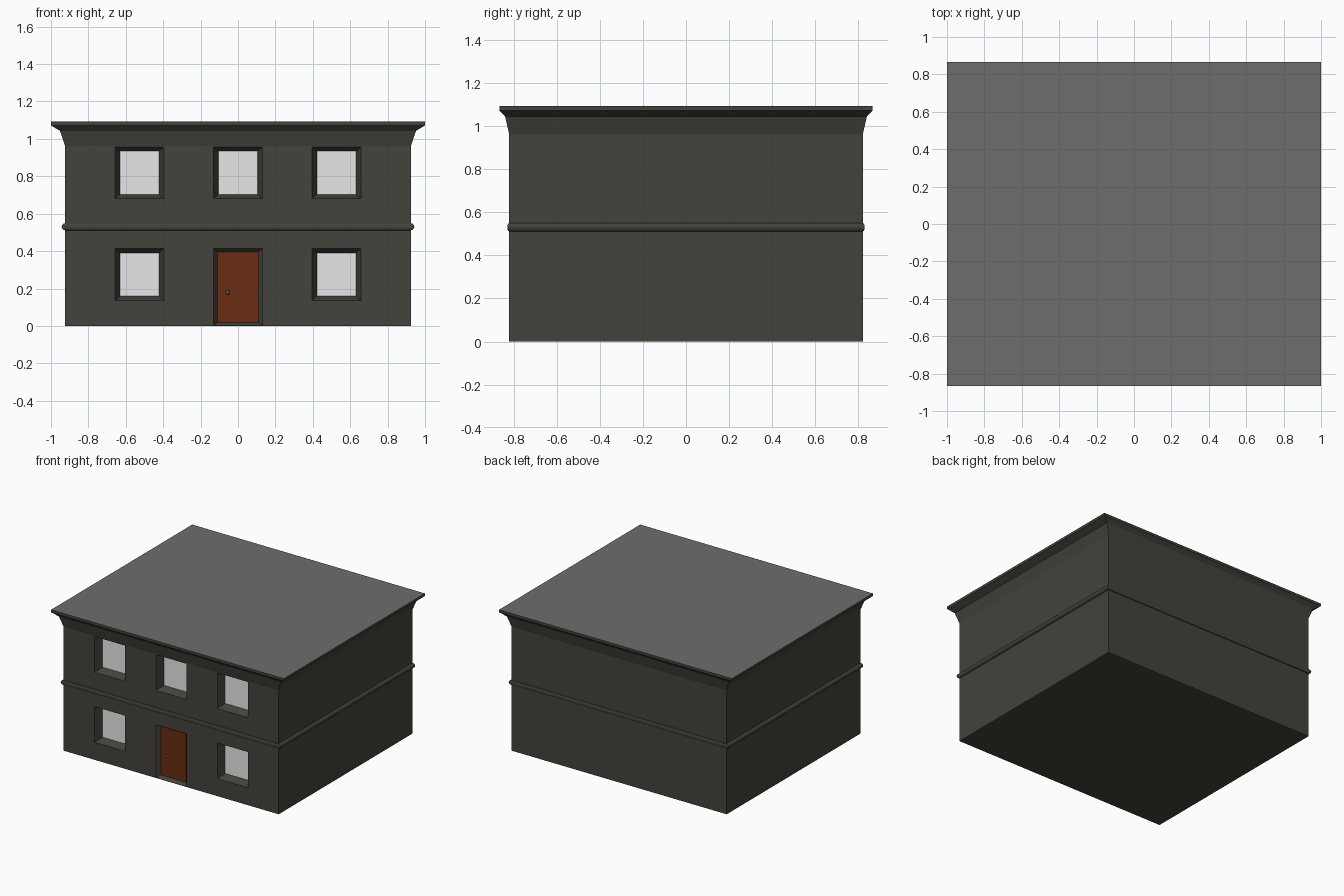
import bpy, bmesh, math

if "Cube" in bpy.data.objects:
    bpy.data.objects.remove(bpy.data.objects["Cube"])


def material(name, rgb):
    m = bpy.data.materials.new(name)
    m.diffuse_color = (*rgb, 1)
    m.use_nodes = True
    m.node_tree.nodes["Principled BSDF"].inputs["Base Color"].default_value = m.diffuse_color
    return m


WALL = material("dark_wall", (0.057, 0.055, 0.045))
ROOF = material("grey_roof", (0.155, 0.155, 0.155))
GLASS = material("pale_glass", (0.8, 0.8, 0.8))
DOOR = material("brown_door", (0.142, 0.025, 0.006))
METAL = material("dark_metal", (0.09, 0.09, 0.085))


def loft(bm, rings):
    """Closed solid through a list of four-point rings."""
    loops = [[bm.verts.new(p) for p in ring] for ring in rings]
    for a, b in zip(loops, loops[1:]):
        for i in range(4):
            j = (i + 1) % 4
            bm.faces.new((a[i], a[j], b[j], b[i]))
    bm.faces.new(loops[0][::-1])
    bm.faces.new(loops[-1])


def finish(bm, name, *mats):
    bmesh.ops.recalc_face_normals(bm, faces=bm.faces)
    me = bpy.data.meshes.new(name)
    bm.to_mesh(me)
    bm.free()
    for m in mats:
        me.materials.append(m)
    ob = bpy.data.objects.new(name, me)
    bpy.context.collection.objects.link(ob)
    return ob


def upright(x, hw, z0, z1, y):
    return [(x - hw, y, z0), (x + hw, y, z0), (x + hw, y, z1), (x - hw, y, z1)]


def level(hx, hy, z):
    return [(-hx, -hy, z), (hx, -hy, z), (hx, hy, z), (-hx, hy, z)]


# Building body: walls, rounded belt course, flared cornice and flat roof
HX, HY = 0.924, 0.82
profile = [(0, 0, 0)]
for k in range(7):
    a = -math.pi / 2 + math.pi * k / 6
    profile.append((0.019 * math.cos(a), 0.009 * math.cos(a), 0.53 + 0.019 * math.sin(a)))
profile += [(0, 0, 0.961), (0.028, 0.019, 1.043), (0.076, 0.046, 1.072), (0.076, 0.046, 1.092)]
bm = bmesh.new()
loft(bm, [level(HX + dx, HY + dy, z) for dx, dy, z in profile])
for f in bm.faces:
    f.material_index = int(f.calc_center_median().z > 1.09)
body = finish(bm, "building_body", WALL, ROOF)

# Openings: x, outer half width, outer z range, inner half width, inner z range, depth
openings = [("window", x, 0.131, z, z + 0.277, 0.105, z + 0.024, z + 0.254, 0.063)
            for x, z in [(-0.527, 0.68), (0, 0.68), (0.527, 0.68), (-0.527, 0.136), (0.527, 0.136)]]
openings.append(("front_door", 0, 0.131, 0.002, 0.413, 0.109, 0.018, 0.395, 0.032))

# Splayed recesses cut into the front wall
bm = bmesh.new()
for _, x, hw, z0, z1, iw, i0, i1, d in openings:
    loft(bm, [upright(x, hw, z0, z1, -HY - 0.1), upright(x, hw, z0, z1, -HY),
              upright(x, iw, i0, i1, -HY + d)])
cutter = finish(bm, "recess_cutter", WALL)
cutter.hide_render = True
mod = body.modifiers.new("recesses", 'BOOLEAN')
mod.operation = 'DIFFERENCE'
mod.solver = 'EXACT'
mod.object = cutter
bpy.context.view_layer.objects.active = body
bpy.ops.object.modifier_apply(modifier=mod.name)
bpy.data.objects.remove(cutter)

# Glass panes and door leaf at the back of each recess
for i, (kind, x, _, _, _, iw, i0, i1, d) in enumerate(openings):
    bm = bmesh.new()
    loft(bm, [upright(x, iw, i0, i1, -HY + d - 0.003), upright(x, iw, i0, i1, -HY + d + 0.003)])
    finish(bm, f"{kind}_{i + 1}", DOOR if kind == "front_door" else GLASS)

# Door knob
bpy.ops.mesh.primitive_uv_sphere_add(segments=12, ring_count=8, radius=0.011,
                                     location=(-0.056, -HY + 0.02, 0.178))
knob = bpy.context.object
knob.name = "door_knob"
knob.data.materials.append(METAL)
bpy.ops.object.shade_smooth_by_angle()
